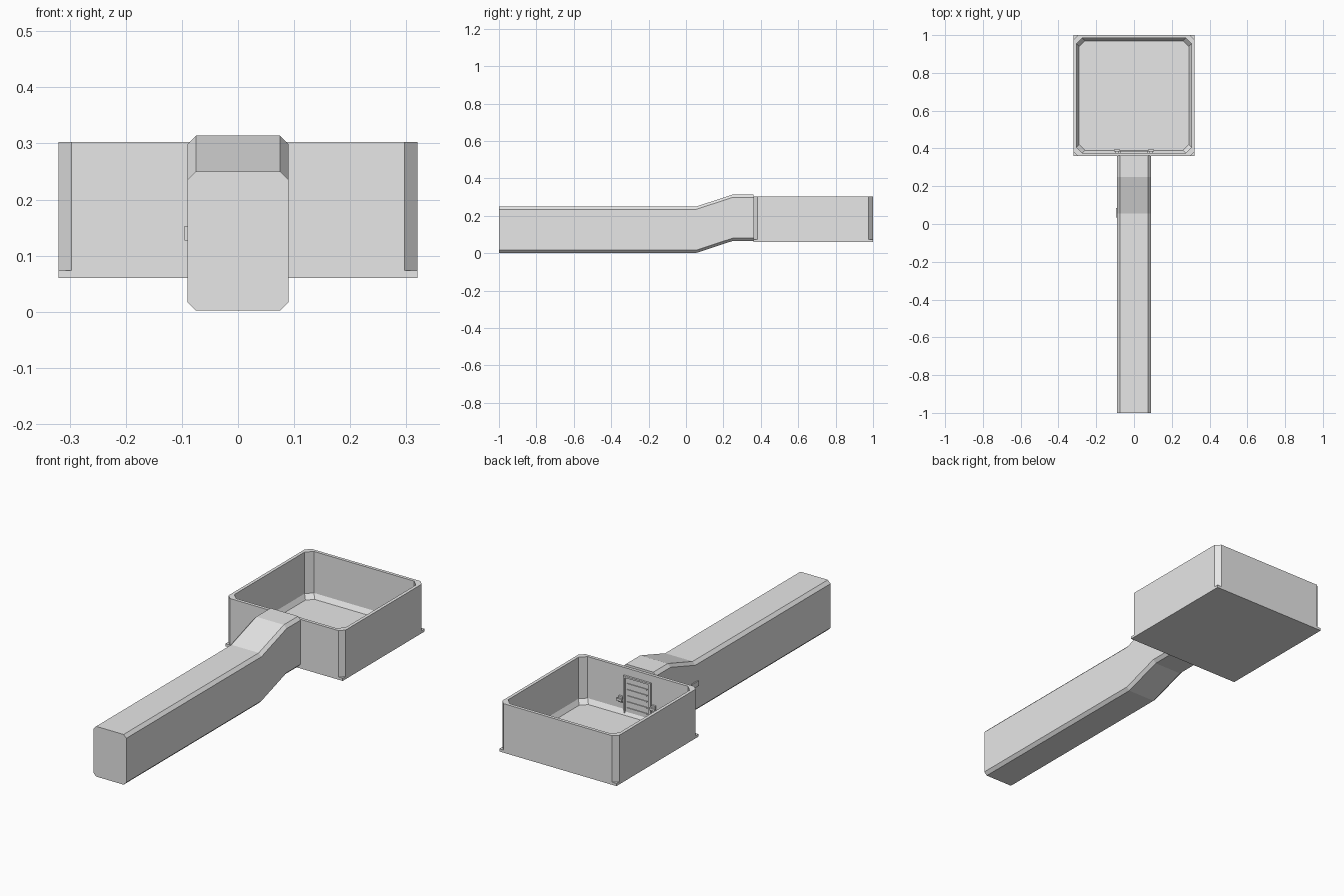
import bpy, bmesh

cube = bpy.data.objects.get("Cube")
if cube:
    bpy.data.objects.remove(cube, do_unlink=True)

grey = bpy.data.materials.new("plain_grey")
grey.use_nodes = True
grey.diffuse_color = (0.8, 0.8, 0.8, 1)
grey.node_tree.nodes["Principled BSDF"].inputs["Base Color"].default_value = (0.8, 0.8, 0.8, 1)


def finish(name, bm):
    bmesh.ops.recalc_face_normals(bm, faces=bm.faces)
    mesh = bpy.data.meshes.new(name)
    bm.to_mesh(mesh)
    bm.free()
    mesh.materials.append(grey)
    obj = bpy.data.objects.new(name, mesh)
    bpy.context.collection.objects.link(obj)
    return obj


def octagon(half_u, half_v, cut):
    """Rectangle with cut corners, as (u, v) pairs."""
    u, v, c = half_u, half_v, cut
    return [(u, c - v), (u, v - c), (u - c, v), (c - u, v),
            (-u, v - c), (-u, c - v), (c - u, -v), (u - c, -v)]


def loft(name, rings):
    """Skin a list of equal rings and cap both ends."""
    bm = bmesh.new()
    loops = [[bm.verts.new(p) for p in ring] for ring in rings]
    for a, b in zip(loops, loops[1:]):
        for i in range(len(a)):
            j = (i + 1) % len(a)
            bm.faces.new((a[i], a[j], b[j], b[i]))
    bm.faces.new(loops[0])
    bm.faces.new(loops[-1])
    return finish(name, bm)


def box(name, centre, size):
    bm = bmesh.new()
    bmesh.ops.create_cube(bm, size=1)
    for v in bm.verts:
        v.co = [c + s * k for c, s, k in zip(centre, size, v.co)]
    return finish(name, bm)


# Chamber: outer wall, rim, inner wall, sloped skirting and floor in one skin
MID = 0.68
levels = [(0.32, 0.023, 0.073), (0.32, 0.023, 0.303),
          (0.304, 0.03, 0.303), (0.304, 0.03, 0.098), (0.29, 0.03, 0.075)]
loft("chamber_walls", [[(u, MID + v, z) for u, v in octagon(h, h, c)]
                       for h, c, z in levels])
box("chamber_base", (0, MID, 0.067), (0.64, 0.64, 0.013))

# Corridor: chamfered tube that climbs a ramp to the chamber
path = [(-1, 0), (0.055, 0), (0.25, 0.064), (0.362, 0.064)]
loft("corridor", [[(u, y, 0.126 + rise + v) for u, v in octagon(0.09, 0.124, 0.015)]
                  for y, rise in path])

# Door on the inside of the front wall, with frame and ribs
WALL = MID - 0.304
box("door_panel", (0, WALL + 0.002, 0.17), (0.13, 0.006, 0.18))
for side, x in (("left", 0.07), ("right", -0.07)):
    box("door_post_" + side, (x, WALL + 0.004, 0.17), (0.01, 0.012, 0.19))
box("door_lintel", (0, WALL + 0.004, 0.262), (0.15, 0.012, 0.008))
for i in range(5):
    box(f"door_rib_{i + 1}", (0, WALL + 0.005, 0.11 + i * 0.03), (0.11, 0.008, 0.005))

# Door handles
for side, x in (("left", 0.09), ("right", -0.09)):
    box("handle_mount_" + side, (x, WALL + 0.005, 0.145), (0.02, 0.01, 0.03))
    box("handle_grip_" + side, (x, WALL + 0.014, 0.145), (0.03, 0.01, 0.012))

# Small lever plate on the corridor side
box("corridor_lever", (-0.092, 0.06, 0.14), (0.006, 0.05, 0.026))
